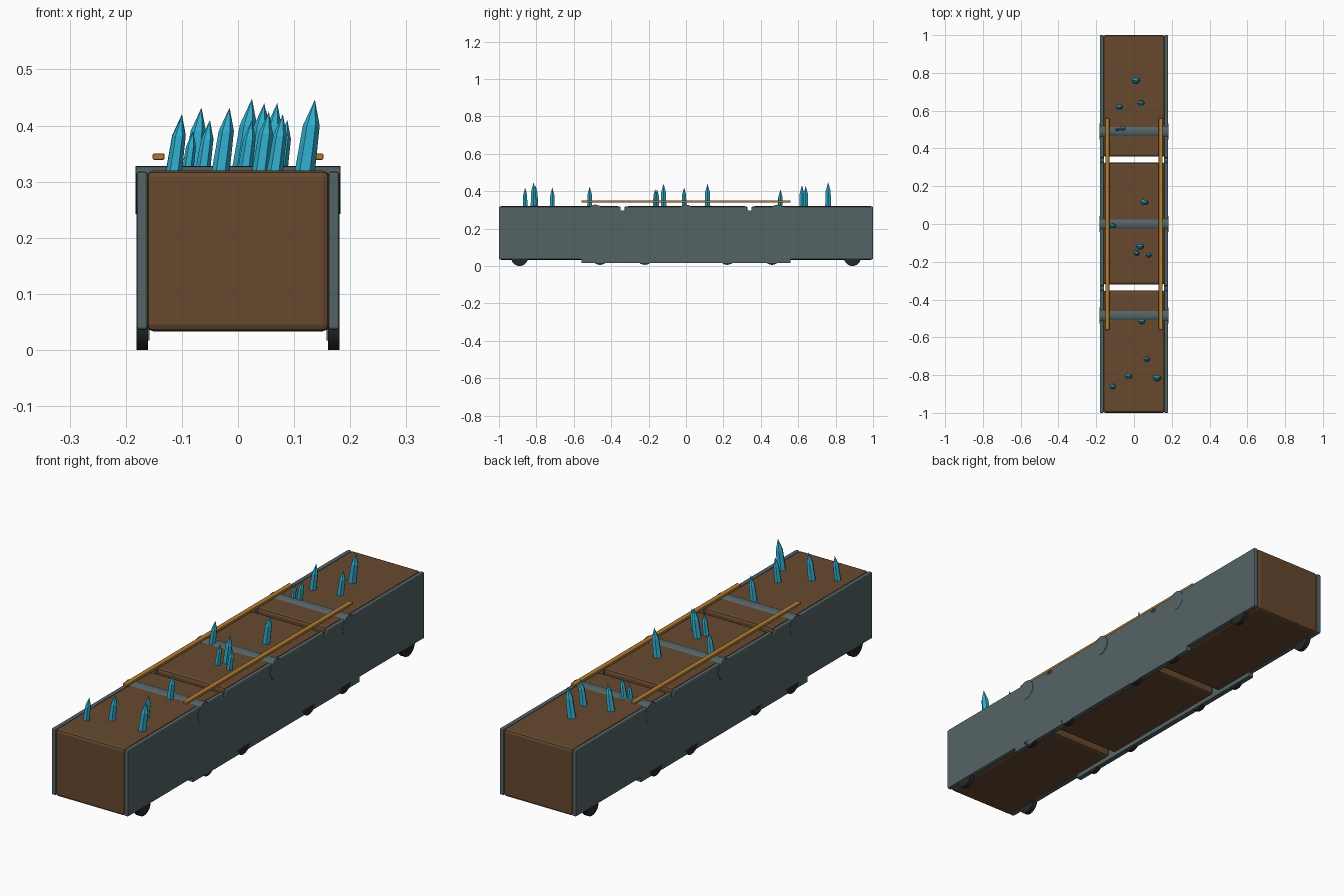
import bpy, math
from mathutils import Vector

if "Cube" in bpy.data.objects:
    bpy.data.objects.remove(bpy.data.objects["Cube"])


def material(name, rgb):
    m = bpy.data.materials.new(name)
    m.diffuse_color = (*rgb, 1)
    m.use_nodes = True
    m.node_tree.nodes["Principled BSDF"].inputs["Base Color"].default_value = m.diffuse_color
    return m


BROWN = material("rust_brown", (0.135, 0.066, 0.028))
STEEL = material("steel_grey", (0.088, 0.125, 0.132))
CYAN = material("crystal_cyan", (0.03, 0.43, 0.62))
GOLD = material("brass", (0.44, 0.2, 0.03))
BLACK = material("wheel_black", (0.018, 0.022, 0.023))


def finish(ob, name, mat, bevel=0, smooth=False):
    ob.name = name
    ob.data.materials.append(mat)
    if bevel:
        b = ob.modifiers.new("bevel", "BEVEL")
        b.width = bevel
        b.segments = 2
        b.limit_method = "ANGLE"
    if smooth:
        bpy.ops.object.shade_smooth_by_angle(angle=math.radians(35))
    return ob


def box(name, lo, hi, mat, bevel=0):
    lo, hi = Vector(lo), Vector(hi)
    bpy.ops.mesh.primitive_cube_add(size=1, location=(lo + hi) / 2)
    ob = bpy.context.object
    ob.scale = hi - lo
    bpy.ops.object.transform_apply(location=False, rotation=False, scale=True)
    return finish(ob, name, mat, bevel)


def axle(name, centre, radius, length, mat, bevel=0):
    # cylinder lying along x
    bpy.ops.mesh.primitive_cylinder_add(
        vertices=24, radius=radius, depth=length, location=centre,
        rotation=(0, math.pi / 2, 0))
    return finish(bpy.context.object, name, mat, bevel, True)


def crystal(x, y, top):
    # six-sided leaning shaft with a pointed tip
    base = 0.31
    h = top - base
    r = 0.135 * h
    rings = [(0, r), (0.66 * h, 0.82 * r)]
    verts, n = [], 6
    for z, rad in rings:
        for i in range(n):
            a = math.tau * i / n
            verts.append((rad * math.cos(a) + 0.14 * z, rad * math.sin(a), z))
    verts.append((0.14 * h, 0, h))
    faces = [tuple(reversed(range(n)))]
    for i in range(n):
        j = (i + 1) % n
        faces += [(i, j, n + j, n + i), (n + i, n + j, 2 * n)]
    me = bpy.data.meshes.new("crystal")
    me.from_pydata(verts, [], faces)
    ob = bpy.data.objects.new("crystal", me)
    ob.location = (x - 0.14 * h, y, base)
    bpy.context.collection.objects.link(ob)
    finish(ob, "crystal", CYAN)


# Three body sections with gaps, each with a pair of side plates
for y0, y1 in ((-1, -0.352), (-0.32, 0.325), (0.357, 1)):
    box("body_section", (-0.163, y0, 0.033), (0.163, y1, 0.32), BROWN, 0.012)
for s in (-1, 1):
    for y0, y1 in ((-1, -0.35), (-0.328, 0.328), (0.35, 1)):
        xs = sorted((s * 0.161, s * 0.181))
        box("side_plate", (xs[0], y0, 0.036), (xs[1], y1, 0.318), STEEL, 0.005)
    # Lower skirt bridging the sections
    xs = sorted((s * 0.158, s * 0.1805))
    box("side_skirt", (xs[0], -0.56, 0.017), (xs[1], 0.56, 0.297), STEEL)
    # Roof rails
    xs = sorted((s * 0.131, s * 0.152))
    box("roof_rail", (xs[0], -0.56, 0.339), (xs[1], 0.56, 0.35), GOLD, 0.002)
    # Wheels
    for y in (0.22, 0.46, 0.89):
        for t in (-1, 1):
            c = 0.045 if y > 0.8 else 0.051
            axle("wheel", (s * 0.1705, t * y, c), 0.045, 0.02, BLACK)

# Rounded cross bars set into the roof
for y, half in ((-0.485, 0.182), (0, 0.183), (0.49, 0.182)):
    axle("cross_bar", (0, y, 0.285), 0.043, 2 * half, STEEL)

# Crystals: tip x, y and tip height
for c in ((0.025, 0.76, 0.448), (-0.065, 0.62, 0.432), (0.05, 0.64, 0.428),
          (-0.05, 0.505, 0.41), (-0.08, 0.5, 0.39), (0.07, 0.115, 0.44),
          (-0.1, -0.01, 0.42), (0.047, -0.12, 0.44), (0.025, -0.155, 0.41),
          (0.088, -0.165, 0.41), (0.055, -0.515, 0.425), (0.08, -0.715, 0.42),
          (-0.015, -0.805, 0.432), (0.137, -0.815, 0.446),
          (-0.1, -0.86, 0.418)):
    crystal(*c)
